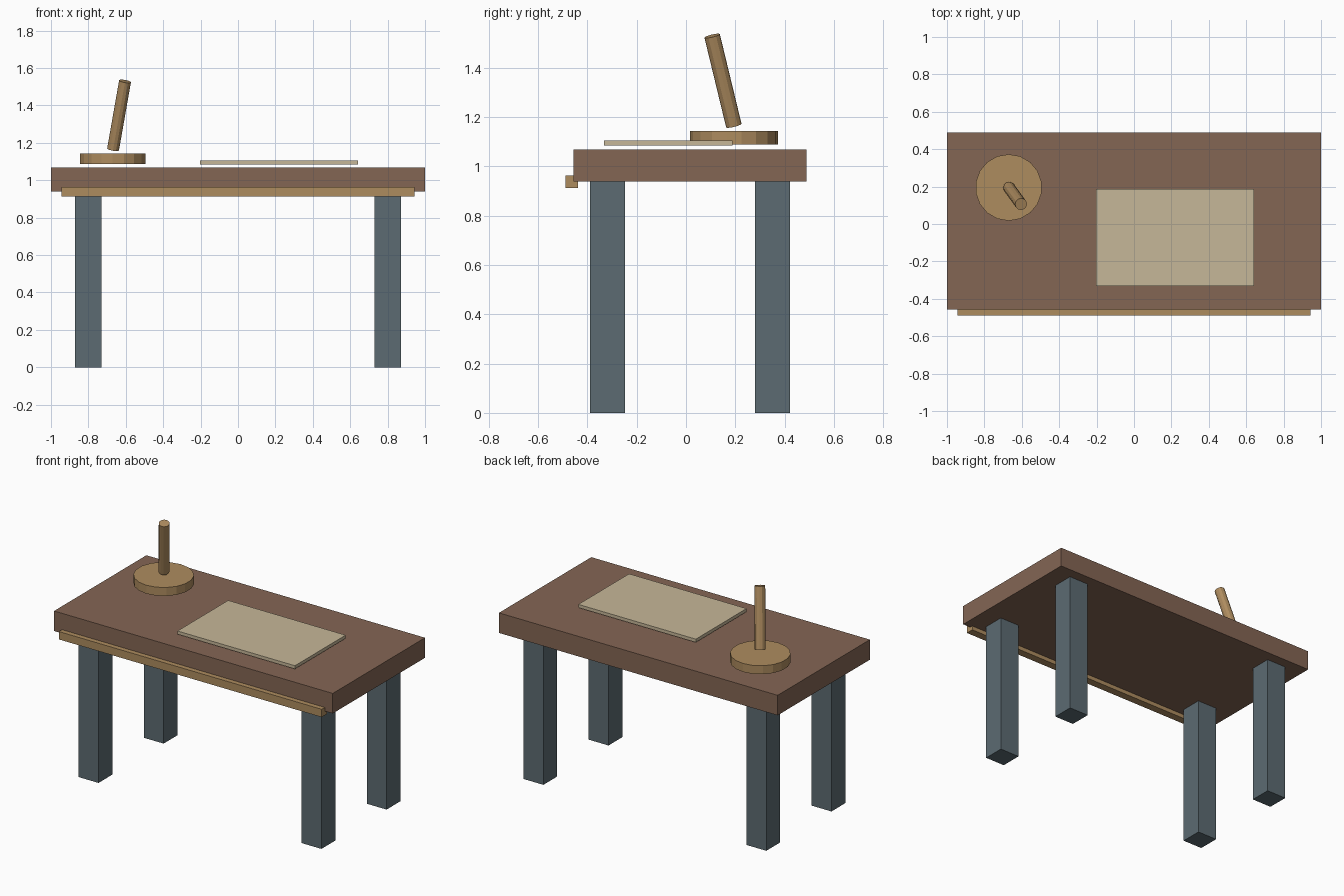
import bpy
from mathutils import Vector

if "Cube" in bpy.data.objects:
    bpy.data.objects.remove(bpy.data.objects["Cube"])


def material(name, rgb):
    """Flat colour given as 0-255 sRGB, stored as linear."""
    m = bpy.data.materials.new(name)
    lin = [(c / 255 / 12.92) if c < 11 else ((c / 255 + 0.055) / 1.055) ** 2.4 for c in rgb]
    m.diffuse_color = (*lin, 1)
    m.use_nodes = True
    m.node_tree.nodes["Principled BSDF"].inputs["Base Color"].default_value = m.diffuse_color
    return m


brown = material("brown wood", (132, 102, 84))
tan = material("tan wood", (174, 140, 95))
cream = material("cream paper", (198, 183, 152))
slate = material("slate paint", (92, 107, 114))


def box(name, lo, hi, mat):
    lo, hi = Vector(lo), Vector(hi)
    bpy.ops.mesh.primitive_cube_add(size=1, location=(lo + hi) / 2)
    ob = bpy.context.object
    ob.name = name
    ob.scale = hi - lo
    ob.data.materials.append(mat)


def rod(name, start, end, radius, sides, mat):
    start, end = Vector(start), Vector(end)
    axis = end - start
    bpy.ops.mesh.primitive_cylinder_add(vertices=sides, radius=radius, depth=axis.length,
                                        location=(start + end) / 2)
    ob = bpy.context.object
    ob.name = name
    ob.rotation_mode = 'QUATERNION'
    ob.rotation_quaternion = Vector((0, 0, 1)).rotation_difference(axis)
    ob.data.materials.append(mat)


# Tabletop and the rail along its front lower edge
box("tabletop", (-1, -0.457, 0.939), (1, 0.489, 1.069), brown)
box("front_rail", (-0.943, -0.489, 0.912), (0.943, -0.437, 0.963), tan)

# Four square legs
h = 0.0711
for side, x in (("left", -0.8), ("right", 0.8)):
    for end, y in (("front", -0.318), ("back", 0.35)):
        box(f"{end}_{side}_leg", (x - h, y - h, 0), (x + h, y + h, 0.94), slate)

# Sheet lying just above the top
box("sheet", (-0.202, -0.332, 1.084), (0.641, 0.188, 1.105), cream)

# Round base with a leaning stick
rod("round_base", (-0.67, 0.195, 1.088), (-0.67, 0.195, 1.143), 0.178, 18, tan)
rod("leaning_stick", (-0.668, 0.194, 1.165), (-0.604, 0.106, 1.529), 0.032, 12, tan)
